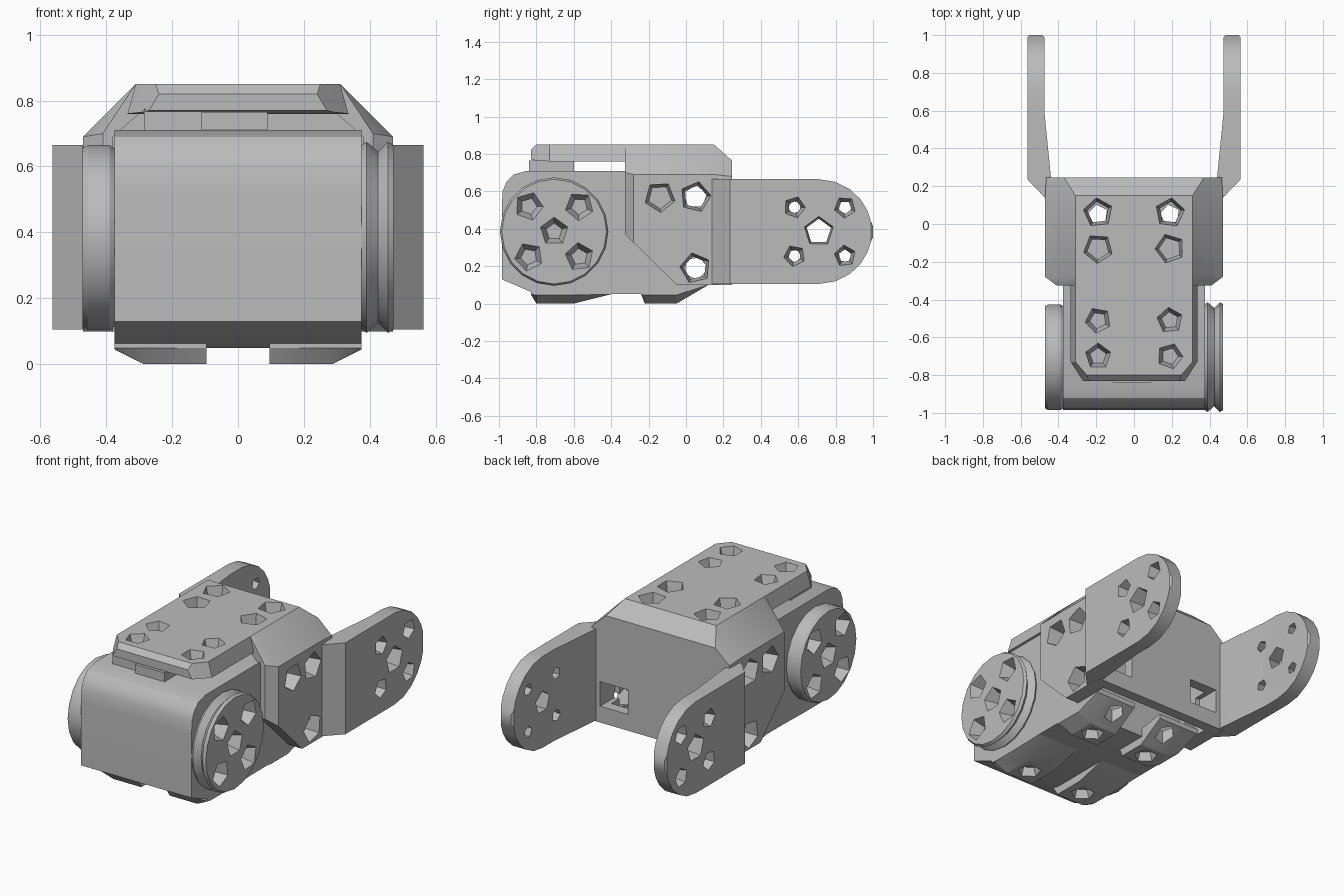
import bpy, bmesh, math
from mathutils import Matrix, Vector

cube = bpy.data.objects.get("Cube")
if cube:
    bpy.data.objects.remove(cube, do_unlink=True)

GREY = (0.5, 0.5, 0.5, 1)
mat = bpy.data.materials.new("plain grey")
mat.use_nodes = True
mat.diffuse_color = GREY
mat.node_tree.nodes["Principled BSDF"].inputs["Base Color"].default_value = GREY

AXIS_Z = 0.385   # height of the rotation axes


def finish(bm, name):
    bmesh.ops.recalc_face_normals(bm, faces=bm.faces)
    me = bpy.data.meshes.new(name)
    bm.to_mesh(me)
    bm.free()
    me.materials.append(mat)
    ob = bpy.data.objects.new(name, me)
    bpy.context.collection.objects.link(ob)
    return ob


def loft(name, sections):
    """Skin a closed solid through rings of equal point count."""
    bm = bmesh.new()
    rings = [[bm.verts.new(p) for p in s] for s in sections]
    n = len(rings[0])
    for a, b in zip(rings, rings[1:]):
        for i in range(n):
            j = (i + 1) % n
            bm.faces.new((a[i], a[j], b[j], b[i]))
    bm.faces.new(rings[0])
    bm.faces.new(rings[-1])
    return finish(bm, name)


def prism_x(name, profile, x0, x1):
    return loft(name, [[(x, y, z) for y, z in profile] for x in (x0, x1)])


def box(name, x0, x1, y0, y1, z0, z1):
    return prism_x(name, [(y0, z0), (y1, z0), (y1, z1), (y0, z1)], x0, x1)


def holes(name, specs):
    """Five-sided tapered cutters: centre, direction, wide and narrow radius, length."""
    bm = bmesh.new()
    for i, (centre, direction, r1, r2, length) in enumerate(specs):
        turn = Vector(direction).to_track_quat('Z', 'Y').to_matrix().to_4x4()
        m = Matrix.Translation(centre) @ turn @ Matrix.Rotation(i * 0.8, 4, 'Z')
        bmesh.ops.create_cone(bm, cap_ends=True, segments=5, radius1=r1,
                              radius2=r2, depth=length, matrix=m)
    return finish(bm, name)


def cut(ob, *cutters):
    for c in cutters:
        mod = ob.modifiers.new("cut", 'BOOLEAN')
        mod.operation, mod.solver, mod.object = 'DIFFERENCE', 'EXACT', c
    bpy.context.view_layer.update()
    me = bpy.data.meshes.new_from_object(
        ob.evaluated_get(bpy.context.evaluated_depsgraph_get()))
    ob.modifiers.clear()
    ob.data = me
    for c in cutters:
        bpy.data.objects.remove(c, do_unlink=True)


parts = []

# Motor body with a rounded front
body = [(-0.8, 0.05), (-0.04, 0.05), (-0.04, 0.71), (-0.85, 0.71), (-0.92, 0.69),
        (-0.96, 0.65), (-0.98, 0.6), (-0.985, 0.52), (-0.985, 0.13)]
parts.append(prism_x("motor_body", body, -0.375, 0.375))

# Spacers between the body and the top plate
parts.append(box("spacer_right", -0.285, -0.1, -0.81, -0.6, 0.7, 0.775))
parts.append(box("spacer_left", -0.11, 0.09, -0.84, -0.6, 0.7, 0.765))


# Top plate with clipped front corners
def plate_ring(y, top, bottom, z0, z1):
    return [(-bottom, y, z0), (bottom, y, z0), (top, y, z1), (-top, y, z1)]


plate = loft("top_plate", [plate_ring(-0.83, 0.24, 0.27, 0.77, 0.82),
                           plate_ring(-0.8, 0.25, 0.29, 0.765, 0.85),
                           plate_ring(-0.73, 0.31, 0.335, 0.76, 0.85),
                           plate_ring(-0.32, 0.31, 0.335, 0.76, 0.85)])
cut(plate, holes("plate_holes", [((sx * 0.19, y, 0.83), (0, 0, -1), 0.08, 0.045, 0.1)
                                 for sx in (-1, 1) for y in (-0.7, -0.51)]))
parts.append(plate)


# Hollow rear bracket, open at the front and below
def bracket_ring(y, side, shoulder, top, peak):
    half = [(side, y, 0.1), (side, y, shoulder), (top, y, peak)]
    return half + [(-x, yy, z) for x, yy, z in reversed(half)]


bracket = loft("rear_bracket", [bracket_ring(-0.325, 0.41, 0.7, 0.31, 0.85),
                                bracket_ring(-0.28, 0.47, 0.69, 0.31, 0.85),
                                bracket_ring(0.15, 0.47, 0.69, 0.31, 0.85),
                                bracket_ring(0.245, 0.465, 0.68, 0.37, 0.765)])
inner = loft("bracket_inside", [[(-0.38, y, -0.2), (0.38, y, -0.2), (0.38, y, 0.69),
                                 (0.3, y, 0.76), (-0.3, y, 0.76), (-0.38, y, 0.69)]
                                for y in (-0.5, 0.18)])
corner = prism_x("corner_cutter", [(-0.5, 0.0), (0.05, 0.0), (-0.05, 0.1),
                                   (-0.325, 0.37), (-0.5, 0.37)], -0.7, 0.7)
cut(bracket, inner, corner)
specs = []
for sx in (-1, 1):
    for y, z in ((0.05, 0.57), (0.05, 0.19), (-0.14, 0.57)):
        specs.append(((sx * 0.43, y, z), (-sx, 0, 0), 0.09, 0.06, 0.14))
    for y in (0.06, -0.13):
        specs.append(((sx * 0.19, y, 0.81), (0, 0, -1), 0.085, 0.055, 0.13))
cut(bracket, holes("bracket_holes", specs),
    *[box("slot_cutter", sx * 0.22, sx * 0.41, 0.1, 0.4, 0.2, 0.35) for sx in (-1, 1)])
parts.append(bracket)

for sx, side in ((1, "left"), (-1, "right")):
    # Screw bosses under the body
    for label, y0, y1, y2 in (("front", -0.83, -0.8, -0.6), ("rear", -0.24, -0.22, -0.05)):
        reach = y2 if label == "front" else 0.12

        def boss_ring(x, low):
            tail = [(x, reach, 0.13), (x, reach, 0.1)] if label == "rear" else \
                [(x, reach + 0.2, 0.07), (x, reach + 0.2, 0.05)]
            return [(x, y0, 0.07)] + tail + [(x, y2, low), (x, y1, low), (x, y0, 0.05)]

        boss = loft(label + "_boss_" + side, [boss_ring(sx * 0.095, 0.0),
                                             boss_ring(sx * 0.285, 0.0),
                                             boss_ring(sx * 0.375, 0.045)])
        specs = [((sx * 0.2, (y1 + y2) / 2, 0.01), (0, 0, 1), 0.08, 0.05, 0.08)]
        if label == "rear":
            specs.append(((sx * 0.19, 0.05, 0.08), (0, 0, 1), 0.06, 0.05, 0.2))
        cut(boss, holes("boss_holes", specs))
        parts.append(boss)

    # Round horn with five recesses
    r = 0.29 if sx > 0 else 0.28
    waist = 0.03 if sx > 0 else 0.0
    rings = []
    for x, rad in ((0.36, r - 0.02), (0.39, r), (0.425, r - waist), (0.455, r), (0.472, r - 0.01)):
        rings.append([(sx * x, -0.705 + rad * math.cos(math.tau * i / 20),
                       AXIS_Z + rad * math.sin(math.tau * i / 20)) for i in range(20)])
    horn = loft("horn_" + side, rings)
    spots = [(0, 0)] + [(a, b) for a in (-0.135, 0.135) for b in (-0.135, 0.135)]
    cut(horn, holes("horn_holes", [((sx * 0.445, -0.705 + a, AXIS_Z + b), (-sx, 0, 0),
                                    0.085, 0.045, 0.09) for a, b in spots]))
    parts.append(horn)

    # Rear arm with a rounded end, thicker toward its root
    rings = []
    ys = [0.14, 0.235, 0.6, 0.71] + [0.71 + 0.285 * math.sin(math.radians(t))
                                     for t in (18, 36, 52, 66, 78)]
    for y in ys:
        h = math.sqrt(0.285 ** 2 - max(0, y - 0.71) ** 2) - 0.005
        out = 0.472 if y < 0.2 else 0.563
        inn = min(0.475, 0.435 + max(0, y - 0.2) * 0.1)
        rings.append([(sx * out, y, AXIS_Z - h), (sx * out, y, AXIS_Z + h),
                      (sx * inn, y, AXIS_Z + h), (sx * inn, y, AXIS_Z - h)])
    h = 0.03
    rings.append([(sx * x, 1.0, AXIS_Z + dz) for x, dz in
                  ((0.555, -h), (0.555, h), (0.485, h), (0.485, -h))])
    arm = loft("arm_" + side, rings)
    specs = [((sx * 0.52, 0.71, AXIS_Z), (-sx, 0, 0), 0.085, 0.065, 0.14)]
    specs += [((sx * 0.52, 0.715 + a, AXIS_Z + b), (-sx, 0, 0), 0.065, 0.03, 0.14)
              for a in (-0.135, 0.135) for b in (-0.13, 0.13)]
    cut(arm, holes("arm_holes", specs))
    parts.append(arm)

# Smooth the gentle curves, keep hard edges
bpy.ops.object.select_all(action='DESELECT')
for ob in parts:
    ob.select_set(True)
bpy.context.view_layer.objects.active = parts[0]
bpy.ops.object.shade_smooth_by_angle(angle=math.radians(25))
